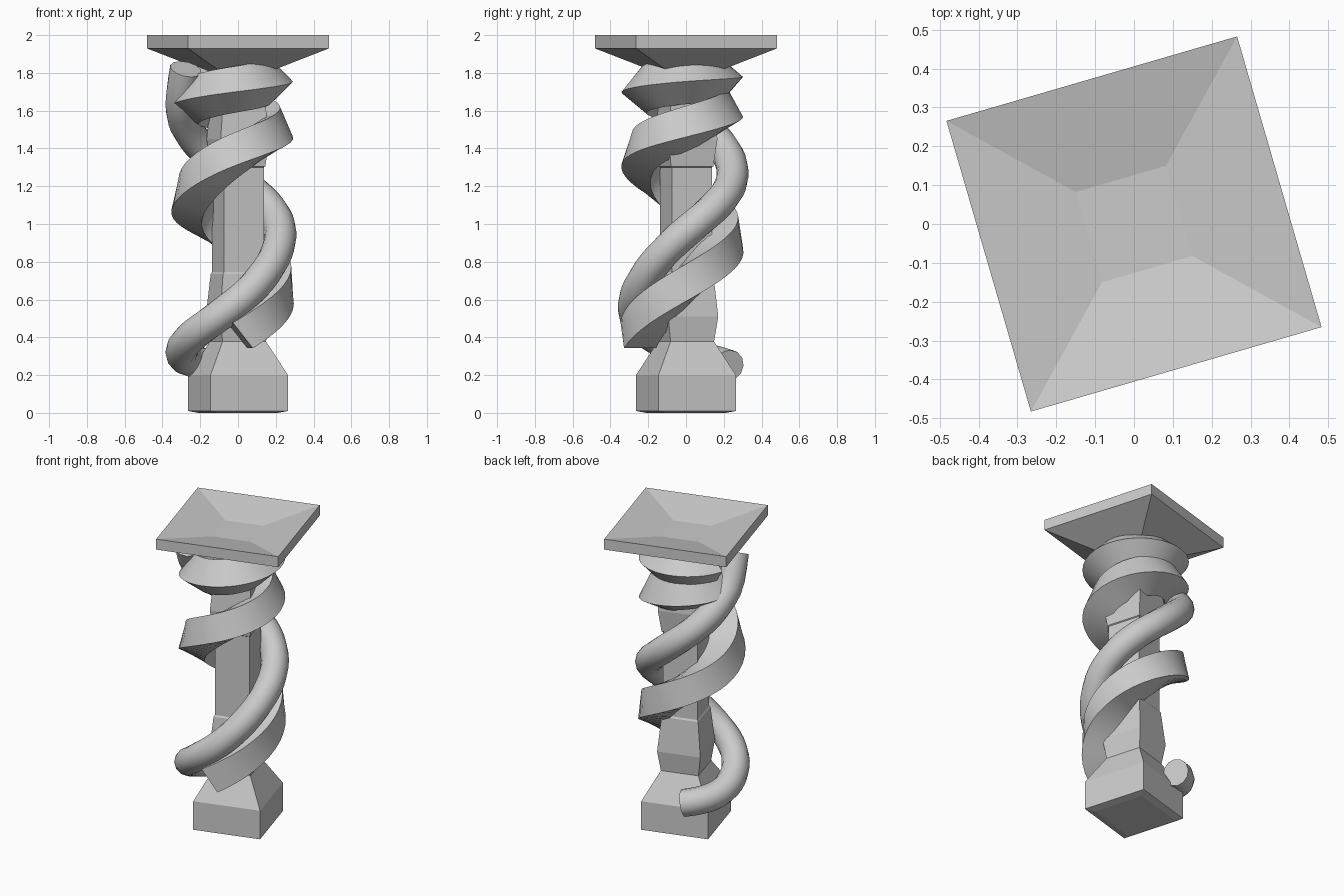
import bpy, bmesh
from math import sin, cos, radians, pi
from mathutils import Vector

if "Cube" in bpy.data.objects:
    bpy.data.objects.remove(bpy.data.objects["Cube"])


def finish(name, bm):
    bmesh.ops.recalc_face_normals(bm, faces=bm.faces)
    me = bpy.data.meshes.new(name)
    bm.to_mesh(me)
    bm.free()
    ob = bpy.data.objects.new(name, me)
    bpy.context.collection.objects.link(ob)
    return ob


def skin(bm, rings):
    # bridge consecutive vertex rings and cap both ends
    loops = [[bm.verts.new(p) for p in r] for r in rings]
    n = len(loops[0])
    for a, b in zip(loops, loops[1:]):
        for i in range(n):
            j = (i + 1) % n
            bm.faces.new((a[i], a[j], b[j], b[i]))
    bm.faces.new(loops[0][::-1])
    bm.faces.new(loops[-1])


def square_stack(name, profile, turn=61.2):
    # profile: (corner radius, z)
    bm = bmesh.new()
    skin(bm, [[(r * cos(radians(turn + 90 * i)), r * sin(radians(turn + 90 * i)), z)
               for i in range(4)] for r, z in profile])
    return finish(name, bm)


def height(keys, a):
    # smooth curve through (angle, z) keys
    k = max(i for i in range(len(keys) - 1) if keys[i][0] <= a)

    def slope(i):
        p, q = keys[max(i - 1, 0)], keys[min(i + 1, len(keys) - 1)]
        return (q[1] - p[1]) / (q[0] - p[0])
    (a0, z0), (a1, z1) = keys[k], keys[k + 1]
    d = a1 - a0
    t = (a - a0) / d
    return ((2*t**3 - 3*t*t + 1) * z0 + (t**3 - 2*t*t + t) * d * slope(k)
            + (3*t*t - 2*t**3) * z1 + (t**3 - t*t) * d * slope(k + 1))


def coil(name, keys, outer, thick, sides, centre, step, roll=(0, 0)):
    # sweep a polygon along a helix; roll twists the section from start to end
    a0, a1 = keys[0][0], keys[-1][0]
    n = round((a1 - a0) / step)
    rings = []
    for i in range(n + 1):
        a = a0 + (a1 - a0) * i / n
        turns = [radians(roll[0] + (roll[1] - roll[0]) * i / n) + 2 * pi * s / sides
                 for s in range(sides)]
        radius = outer - thick * max(cos(t) for t in turns)

        def point(b):
            return Vector((centre[0] + radius * cos(radians(b)),
                           centre[1] + radius * sin(radians(b)), height(keys, b)))
        tangent = (point(min(a + 1, a1)) - point(max(a - 1, a0))).normalized()
        out = Vector((cos(radians(a)), sin(radians(a)), 0))
        up = out.cross(tangent).normalized()
        rings.append([point(a) + thick * (out * cos(t) + up * sin(t)) for t in turns])
    bm = bmesh.new()
    skin(bm, rings)
    ob = finish(name, bm)
    bpy.ops.object.select_all(action='DESELECT')
    ob.select_set(True)
    bpy.context.view_layer.objects.active = ob
    bpy.ops.object.shade_smooth_by_angle(angle=radians(40))
    return ob


# plinth, core and dished capital
square_stack("plinth", [(0.24, 0), (0.302, 0.01), (0.302, 0.2), (0.168, 0.38)])
square_stack("column_core", [(0.168, 0.37), (0.195, 0.51), (0.165, 0.735), (0.156, 0.745),
                             (0.156, 1.3), (0.165, 1.305), (0.19, 1.45), (0.17, 1.6), (0.17, 1.82)])
square_stack("capital", [(0.17, 1.80), (0.551, 1.93), (0.551, 2.0), (0.171, 1.94)])

# round tube winding round the column
coil("round_coil", [(113, .25), (180, .32), (270, .56), (360, .945), (450, 1.27),
                    (540, 1.63), (564, 1.82)], 0.347, 0.085, 12, (-0.037, -0.015), 8)

# four-sided band, twisting and tightening towards the top
coil("square_coil", [(280, .41), (360, .67), (450, .93), (540, 1.13), (630, 1.36), (720, 1.50),
                     (810, 1.60), (900, 1.65), (990, 1.71), (1080, 1.755), (1170, 1.77), (1240, 1.775)],
     0.322, 0.122, 4, (-0.03, -0.02), 10, roll=(-45, 8))
